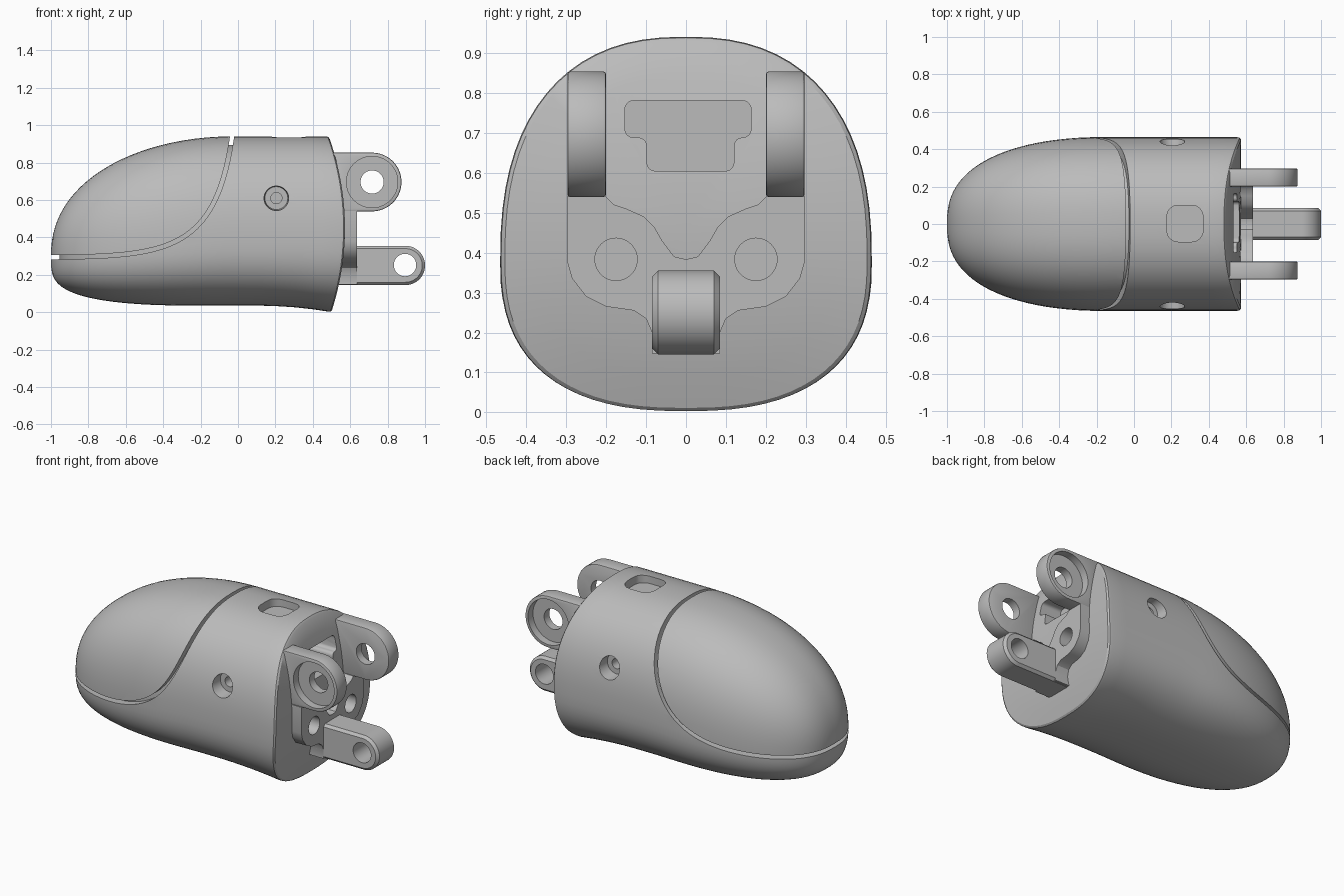
import bpy, bmesh, math
from mathutils import Vector
from mathutils.geometry import interpolate_bezier

if "Cube" in bpy.data.objects:
    bpy.data.objects.remove(bpy.data.objects["Cube"])

grey = bpy.data.materials.new("plain grey")
grey.diffuse_color = (0.5, 0.5, 0.5, 1)
grey.use_nodes = True
grey.node_tree.nodes["Principled BSDF"].inputs["Base Color"].default_value = grey.diffuse_color


def finish(name, bm):
    bmesh.ops.recalc_face_normals(bm, faces=bm.faces)
    me = bpy.data.meshes.new(name)
    bm.to_mesh(me)
    bm.free()
    me.materials.append(grey)
    ob = bpy.data.objects.new(name, me)
    bpy.context.collection.objects.link(ob)
    return ob


def prism(name, pts, axis, a, b, scale_b=1.0):
    """Extrude a 2D outline along an axis from a to b."""
    bm = bmesh.new()
    cx = sum(p[0] for p in pts) / len(pts)
    cy = sum(p[1] for p in pts) / len(pts)

    def ring(d, s):
        out = []
        for p in pts:
            u, v = cx + (p[0] - cx) * s, cy + (p[1] - cy) * s
            out.append(bm.verts.new({"x": (d, u, v), "y": (u, d, v), "z": (u, v, d)}[axis]))
        return out
    r0, r1 = ring(a, 1.0), ring(b, scale_b)
    n = len(pts)
    bm.faces.new(r0)
    bm.faces.new(r1)
    for i in range(n):
        bm.faces.new((r0[i], r0[(i + 1) % n], r1[(i + 1) % n], r1[i]))
    return finish(name, bm)


def circle(cx, cy, r, n=40):
    return [(cx + r * math.cos(2 * math.pi * i / n), cy + r * math.sin(2 * math.pi * i / n)) for i in range(n)]


def rounded(corners, r, n=5):
    """Round every corner of an outline with a small curve."""
    out = []
    for i, c in enumerate(corners):
        c = Vector(c)
        p, q = Vector(corners[i - 1]), Vector(corners[(i + 1) % len(corners)])
        a, b = c + (p - c).normalized() * r, c + (q - c).normalized() * r
        k = 0.55
        out += [tuple(v) for v in interpolate_bezier(a, a.lerp(c, k), b.lerp(c, k), b, n)]
    return out


def apply(ob, mod):
    bpy.context.view_layer.objects.active = ob
    bpy.ops.object.modifier_apply(modifier=mod.name)


def cut(ob, cutter, keep=False):
    m = ob.modifiers.new("cut", "BOOLEAN")
    m.operation, m.solver, m.object = "DIFFERENCE", "EXACT", cutter
    apply(ob, m)
    if not keep:
        bpy.data.objects.remove(cutter)


def bevel(ob, width, segments=2):
    m = ob.modifiers.new("bevel", "BEVEL")
    m.width, m.segments, m.limit_method, m.angle_limit = width, segments, "ANGLE", math.radians(40)
    apply(ob, m)


# Fingertip shell: superellipse sections swept along x
def swell(x, length, n, p):
    u = min(max((x + 1) / length, 0), 1)
    return (1 - (1 - u) ** n) ** p


def section(x, count=72):
    zc = 0.30 + 0.08 * min((x + 1) / 0.97, 1)
    top = 0.30 + 0.64 * swell(x, 0.97, 2, 0.4545)
    low = 0.30 - 0.265 * swell(x, 0.8, 2.5, 0.27) - 0.035 * min(max((x - 0.1) / 0.4, 0), 1) ** 2
    w = 0.465 * swell(x, 0.85, 2.2, 0.4)
    pts = []
    for i in range(count):
        t = 2 * math.pi * i / count
        c, s = math.cos(t), math.sin(t)
        e = 2 / 2.4 if s > 0 else 2 / 2.5
        h = top - zc if s > 0 else zc - low
        pts.append((w * math.copysign(abs(c) ** e, c), zc + h * math.copysign(abs(s) ** e, s)))
    return pts


def end_x(z):
    return 0.572 - 0.36 * (z - 0.45) ** 2


def shell(name):
    bm = bmesh.new()
    rings = []
    for s in range(1, 31):
        x = -1 + 1.2 * (s / 30) ** 2
        rings.append([bm.verts.new((x, y, z)) for y, z in section(x)])
    # bowed end face with a softened rim
    for t, k in [(.33, 1), (.67, 1), (.93, 1), (.98, .995), (1, .975), (1, .8), (1, .6), (1, .3)]:
        ring = []
        for y, z in section(0.2 + 0.3 * t):
            y, z = y * k, 0.45 + (z - 0.45) * k
            ring.append(bm.verts.new((0.2 + (end_x(z) - 0.2) * t, y, z)))
        rings.append(ring)
    n = len(rings[0])
    for a, b in zip(rings, rings[1:]):
        for i in range(n):
            bm.faces.new((a[i], a[(i + 1) % n], b[(i + 1) % n], b[i]))
    for ring, tip in ((rings[0], (-1, 0, 0.3)), (rings[-1], (end_x(0.45), 0, 0.45))):
        v = bm.verts.new(tip)
        for i in range(n):
            bm.faces.new((ring[i], ring[(i + 1) % n], v))
    return finish(name, bm)


body = shell("fingertip_body")

# Seam groove around the pad, limited in depth by a shrunken core
core = shell("core")
for v in core.data.vertices:
    v.co = (v.co.x * 0.955, v.co.y * 0.905, 0.38 + (v.co.z - 0.38) * 0.92)
path = [Vector((-0.02, 1.02))] + [Vector(p[:2]) for p in interpolate_bezier(
    Vector((-.03, .95, 0)), Vector((-.12, .30, 0)), Vector((-.40, .30, 0)), Vector((-1.05, .293, 0)), 40)]
left, right = [], []
for i, p in enumerate(path):
    d = (path[min(i + 1, len(path) - 1)] - path[max(i - 1, 0)]).normalized()
    nrm = Vector((-d.y, d.x)) * 0.011
    left.append(tuple(p + nrm))
    right.append(tuple(p - nrm))
groove = prism("groove", left + right[::-1], "y", -0.6, 0.6)
cut(groove, core)
cut(body, groove)

# Screw recesses on both sides
for s in (-1, 1):
    cut(body, prism("recess", circle(0.205, 0.61, 0.072), "y", s * 0.52, s * 0.375, 0.85))
    cut(body, prism("screw_hole", circle(0.205, 0.61, 0.03), "y", s * 0.45, s * 0.25))

# Window on top
cut(body, prism("window", rounded([(.175, -.095), (.37, -.095), (.37, .1), (.175, .1)], .06), "z", 0.89, 1.1))

# Stepped socket in the end face
tee = [(-.153, .78), (.163, .78), (.163, .688), (.12, .688), (.12, .604), (-.098, .604), (-.098, .688), (-.153, .688)]
cut(body, prism("socket", rounded(tee, .021), "x", 0.40, 0.8))

# Bracket plate with a saddle between the lugs
half = [(.03, .39), (.06, .43), (.08, .465), (.105, .49), (.15, .51), (.18, .52), (.2, .54), (.298, .54),
        (.298, .38), (.285, .335), (.25, .29), (.2, .265), (.13, .255), (.1, .235), (.085, .2), (.085, .147)]
outline = [(0, .383)] + half + [(-y, z) for y, z in reversed(half)]
plate = prism("bracket_plate", outline, "x", 0.46, 0.635)
for s in (-1, 1):
    hole = prism("pin_hole", circle(s * 0.175, 0.383, 0.053), "x", 0.48, 0.8)
    cut(plate, hole, keep=True)
    cut(body, hole)


def tongue(cx, cz, r, x0, n=32):
    arc = [(cx + r * math.cos(a), cz + r * math.sin(a))
           for a in (-math.pi / 2 + math.pi * i / n for i in range(n + 1))]
    return arc + [(x0, cz + r), (x0, cz - r)]


# Upper hinge lugs with bearing seats on their outer faces
for s, side in ((-1, "front"), (1, "back")):
    lug = prism(side + "_hinge_lug", tongue(0.717, 0.696, 0.157, 0.505), "y", s * 0.2, s * 0.297)
    bevel(lug, 0.007)
    cut(lug, prism("seat", circle(0.717, 0.696, 0.137, 48), "y", s * 0.25, s * 0.4))
    cut(lug, prism("bore", circle(0.717, 0.696, 0.062), "y", s * 0.1, s * 0.4))

# Lower linkage arm
arm = prism("linkage_arm", tongue(0.895, 0.25, 0.105, 0.5), "y", -0.085, 0.085)
bevel(arm, 0.015, 1)
cut(arm, prism("bore", circle(0.893, 0.252, 0.06), "y", -0.3, 0.3))

# Smooth shading with crisp edges
bpy.ops.object.select_all(action="SELECT")
bpy.context.view_layer.objects.active = body
bpy.ops.object.shade_smooth_by_angle(angle=math.radians(30))
